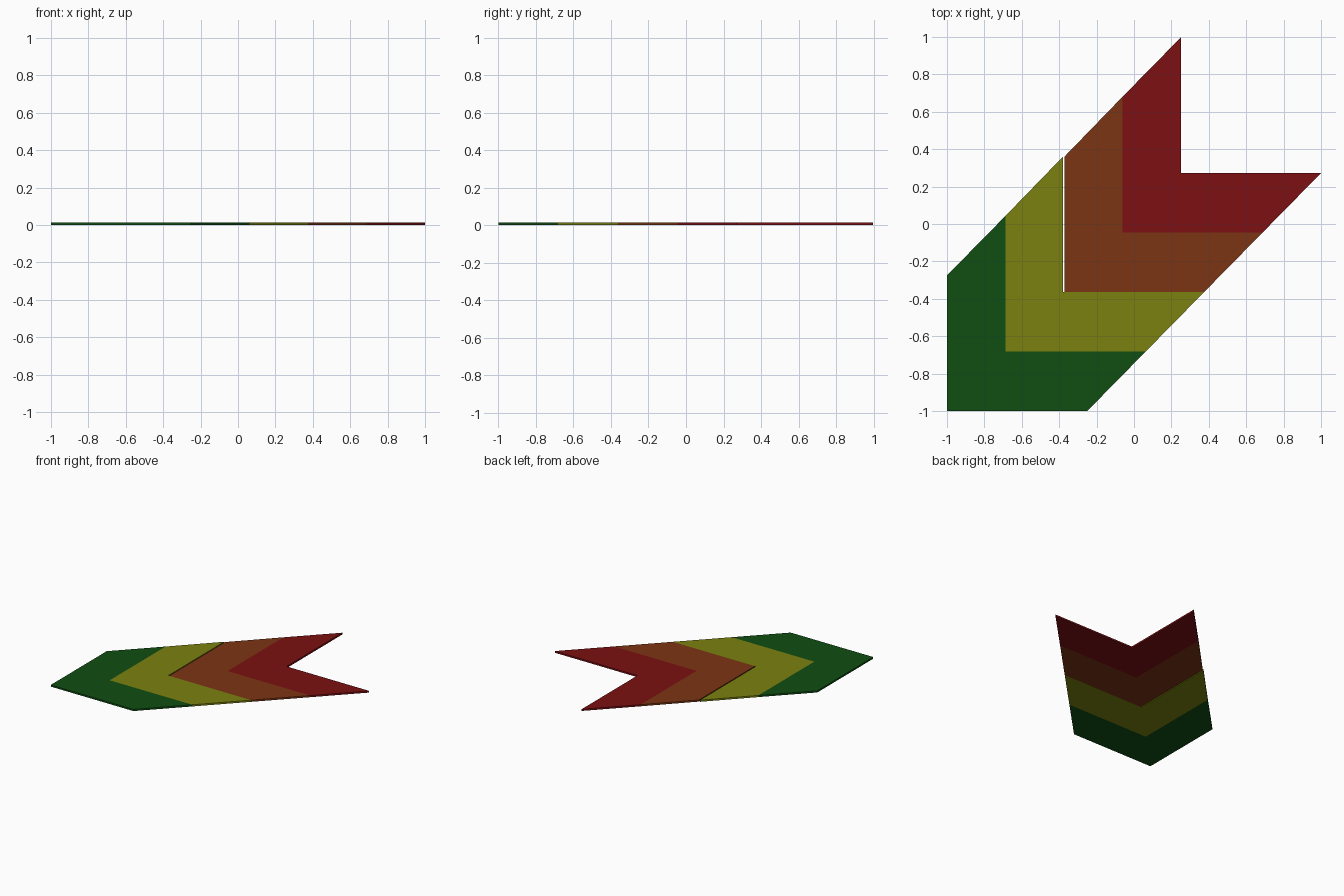
import bpy
import bmesh

if "Cube" in bpy.data.objects:
    bpy.data.objects.remove(bpy.data.objects["Cube"])

THICK = 0.014
ARM_X, ARM_Y = 0.75, 0.725          # chevron arm lengths
STEP_X, STEP_Y = 0.3125, 0.3181     # offset between neighbouring bands
GAP = 0.008                         # thin seam beside the third band


def chevron_band(name, index, color, left_shift=0.0, right_shift=0.0):
    """Extruded L-shaped band; index 0 is the corner (tip) band."""
    x0, y0 = -1 + index * STEP_X, -1 + index * STEP_Y
    x1, y1 = x0 + STEP_X, y0 + STEP_Y
    x0 += left_shift
    x1 += right_shift
    outline = [(x0, y0), (-1 + index * STEP_X + ARM_X, y0),
               (-1 + (index + 1) * STEP_X + ARM_X, y1),
               (x1, y1), (x1, y1 + ARM_Y), (x0, y0 + ARM_Y)]
    bm = bmesh.new()
    face = bm.faces.new([bm.verts.new((x, y, 0)) for x, y in outline])
    top = bmesh.ops.extrude_face_region(bm, geom=[face])["geom"]
    bmesh.ops.translate(bm, vec=(0, 0, THICK),
                        verts=[v for v in top if isinstance(v, bmesh.types.BMVert)])
    bmesh.ops.recalc_face_normals(bm, faces=bm.faces[:])
    mesh = bpy.data.meshes.new(name)
    bm.to_mesh(mesh)
    bm.free()
    mat = bpy.data.materials.new(name + "_color")
    mat.diffuse_color = (*color, 1)
    mat.use_nodes = True
    mat.node_tree.nodes["Principled BSDF"].inputs["Base Color"].default_value = mat.diffuse_color
    mesh.materials.append(mat)
    bpy.context.collection.objects.link(bpy.data.objects.new(name, mesh))


# Bands from the arrow tip to the notched tail
chevron_band("green_tip_band", 0, (0.005, 0.075, 0.006))
chevron_band("yellow_band", 1, (0.2, 0.22, 0.005), right_shift=-GAP / 2)
chevron_band("orange_band", 2, (0.2, 0.035, 0.007), left_shift=GAP / 2)
chevron_band("red_tail_band", 3, (0.2, 0.005, 0.006))
